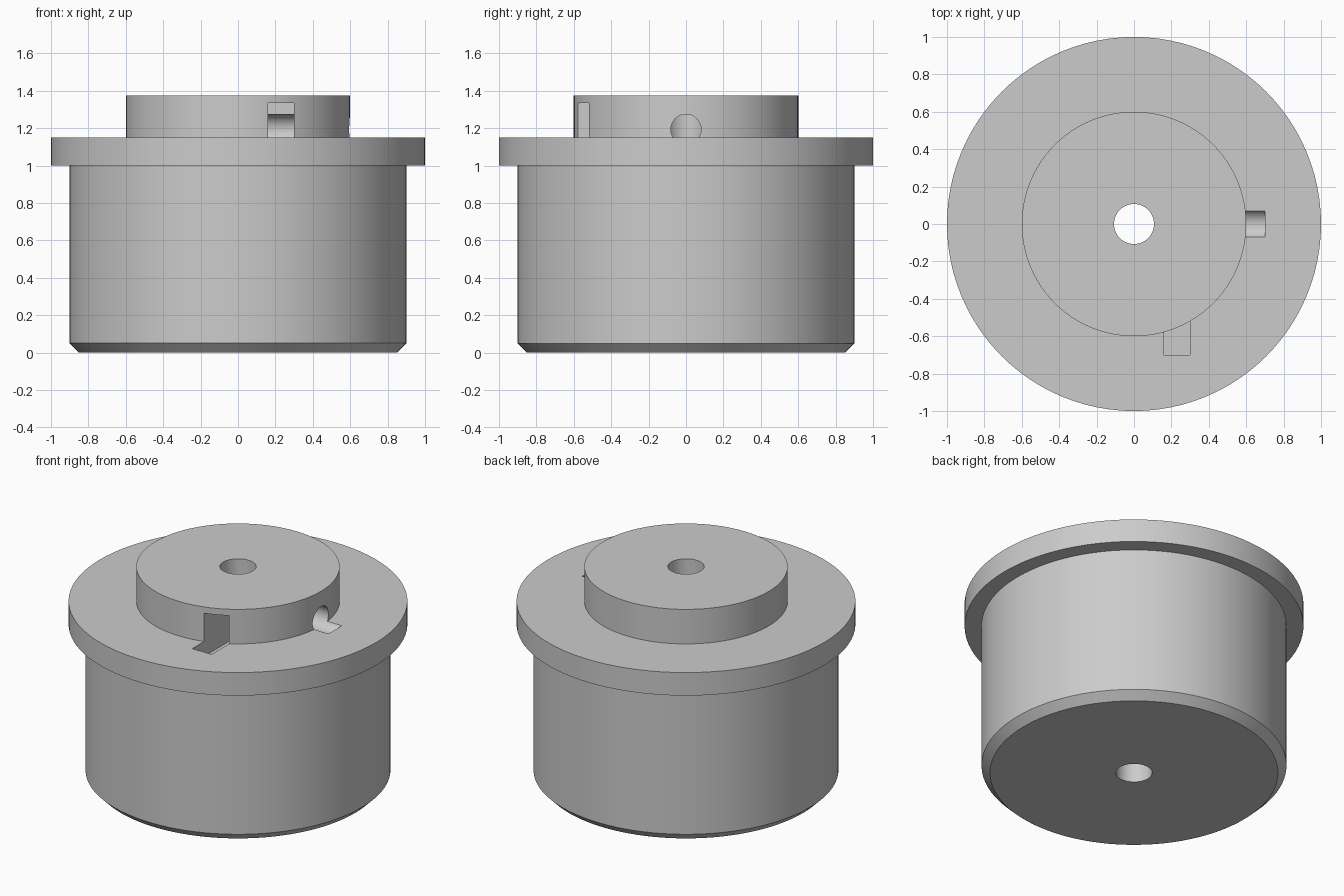
import bpy, math
from mathutils import Matrix

default = bpy.data.objects.get("Cube")
if default:
    bpy.data.objects.remove(default, do_unlink=True)

SEGMENTS = 96

grey = bpy.data.materials.new("plain grey")
grey.use_nodes = True
colour = (0.6, 0.6, 0.6, 1)
grey.diffuse_color = colour
grey.node_tree.nodes["Principled BSDF"].inputs["Base Color"].default_value = colour


def lathe(name, profile):
    """Revolve a closed (radius, height) profile around z."""
    n = len(profile)
    verts, faces = [], []
    for i in range(SEGMENTS):
        a = math.tau * i / SEGMENTS
        verts += [(r * math.cos(a), r * math.sin(a), z) for r, z in profile]
        j = (i + 1) % SEGMENTS
        faces += [(i * n + k, j * n + k, j * n + (k + 1) % n, i * n + (k + 1) % n)
                  for k in range(n)]
    mesh = bpy.data.meshes.new(name)
    mesh.from_pydata(verts, [], faces)
    obj = bpy.data.objects.new(name, mesh)
    bpy.context.collection.objects.link(obj)
    return obj


def cut(target, cutter):
    """Subtract a cutter from the target and remove the cutter."""
    mod = target.modifiers.new("cut", "BOOLEAN")
    mod.operation = "DIFFERENCE"
    mod.solver = "EXACT"
    mod.object = cutter
    cutter.hide_render = True
    bpy.context.view_layer.objects.active = target
    bpy.ops.object.modifier_apply(modifier=mod.name)
    bpy.data.objects.remove(cutter, do_unlink=True)


# Chamfered drum, flange, top boss and centre bore in one turned body
bore = 0.107
body = lathe("flanged_hub", [
    (bore, 0), (0.85, 0), (0.9, 0.05), (0.9, 1.0), (1.0, 1.0),
    (1.0, 1.15), (0.6, 1.15), (0.6, 1.375), (bore, 1.375)])
body.data.materials.append(grey)

# Radial screw hole, running from the bore out into the flange top
screw_z = 1.193
bpy.ops.mesh.primitive_cylinder_add(
    vertices=48, radius=0.081, depth=0.7,
    location=(0.35, 0, screw_z), rotation=(0, math.pi / 2, 0))
hole = bpy.context.object
hole.name = "screw_hole_cutter"
cut(body, hole)

# Nut slot, open to the front and crossing the screw hole
bpy.ops.mesh.primitive_cube_add(size=1)
slot = bpy.context.object
slot.name = "nut_slot_cutter"
slot.data.transform(Matrix.Translation((0.23, -0.35, screw_z))
                    @ Matrix.Diagonal((0.14, 0.7, 0.282, 1)))
cut(body, slot)

# Smooth round walls with crisp rims
bpy.ops.object.select_all(action="DESELECT")
body.select_set(True)
bpy.context.view_layer.objects.active = body
bpy.ops.object.shade_smooth_by_angle(angle=math.radians(30))
